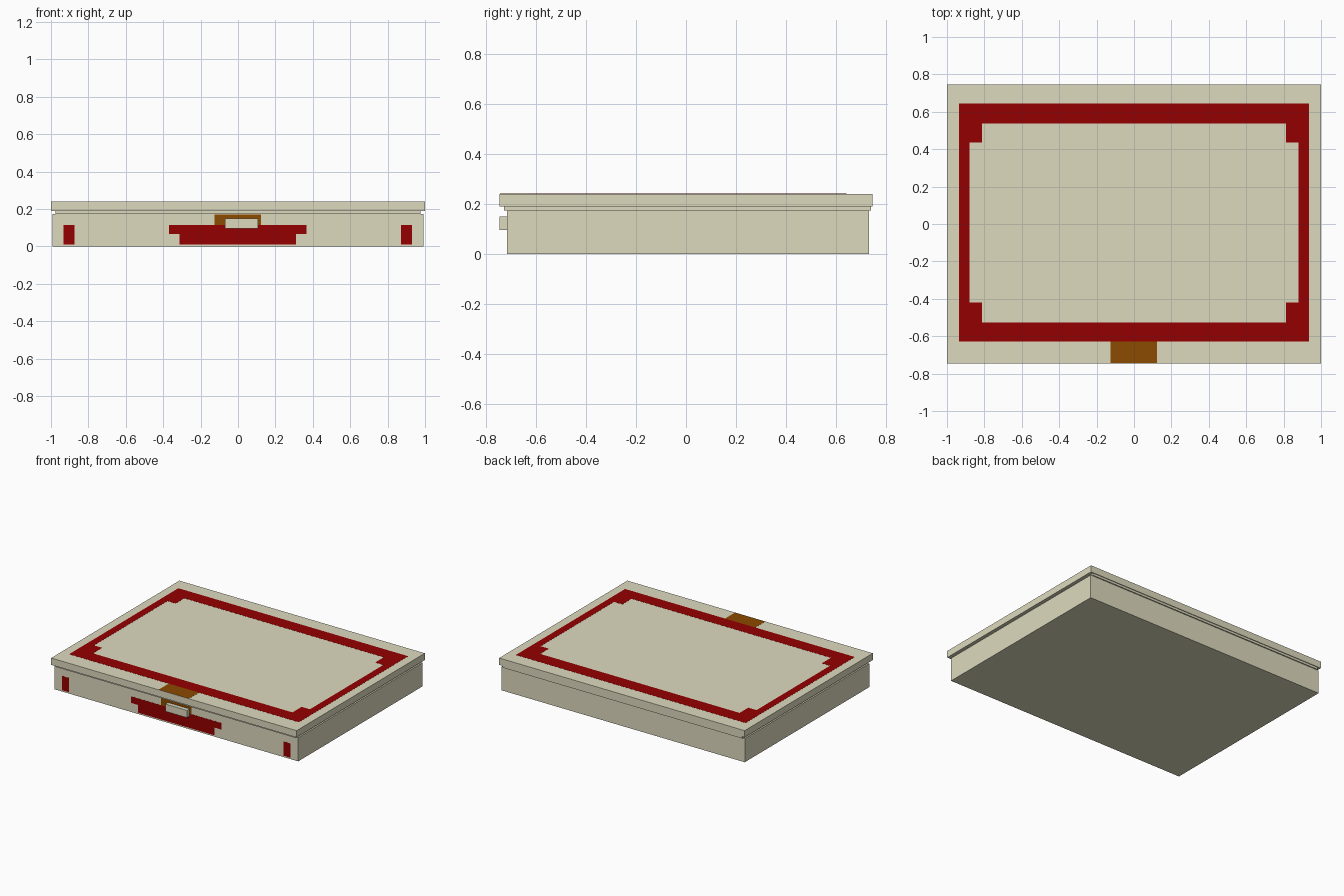
import bpy, bmesh

if "Cube" in bpy.data.objects:
    bpy.data.objects.remove(bpy.data.objects["Cube"])


def material(name, rgb):
    m = bpy.data.materials.new(name)
    m.diffuse_color = (*rgb, 1)
    m.use_nodes = True
    m.node_tree.nodes["Principled BSDF"].inputs["Base Color"].default_value = m.diffuse_color
    return m


BEIGE = material("beige", (0.73, 0.70, 0.52))
RED = material("dark red", (0.30, 0.0, 0.0))
BROWN = material("brown", (0.26, 0.069, 0.0))


def boxes(name, mat, spans, bevel=0):
    """One object made of axis-aligned boxes given as (x0, x1, y0, y1, z0, z1)."""
    bm = bmesh.new()
    for x0, x1, y0, y1, z0, z1 in spans:
        vs = bmesh.ops.create_cube(bm, size=1)["verts"]
        for v in vs:
            v.co = (x1 if v.co.x > 0 else x0,
                    y1 if v.co.y > 0 else y0,
                    z1 if v.co.z > 0 else z0)
    if bevel:
        bmesh.ops.bevel(bm, geom=bm.edges[:], offset=bevel, segments=1,
                        affect='EDGES')
    me = bpy.data.meshes.new(name)
    bm.to_mesh(me)
    bm.free()
    me.materials.append(mat)
    ob = bpy.data.objects.new(name, me)
    bpy.context.collection.objects.link(ob)
    return ob


# Box body, recessed rim and overhanging lid
FRONT, TOP, T = -0.716, 0.24, 0.0007
boxes("box_body", BEIGE, [(-0.992, 0.992, FRONT, 0.733, 0, 0.174)])
boxes("rim", BEIGE, [(-0.977, 0.977, -0.729, 0.741, 0.174, 0.19)])
boxes("lid", BEIGE, [(-1, 1, -0.746, 0.746, 0.19, TOP)])

# Latch on the front
boxes("latch", BEIGE, [(-0.07, 0.107, -0.746, FRONT, 0.096, 0.15)])

# Painted frame on the lid: bars plus stepped inner corners
ox, ix, cx = 0.936, 0.88, 0.813
oy0, iy0, cy0 = -0.628, -0.527, -0.42
oy1, iy1, cy1 = 0.643, 0.537, 0.436
frame = [(-ox, ox, oy0, iy0), (-ox, ox, iy1, oy1)]
for s in (-1, 1):
    a, b = sorted((s * ox, s * ix))
    frame.append((a, b, iy0, iy1))
    a, b = sorted((s * ix, s * cx))
    frame += [(a, b, iy0, cy0), (a, b, cy1, iy1)]
boxes("lid_frame", RED, [(*r, TOP - T, TOP + T) for r in frame])

# Brown strap patch on the lid and on the front
boxes("strap_top", BROWN, [(-0.125, 0.122, -0.744, oy0, TOP - T, TOP + T)])
boxes("strap_front", BROWN, [(-0.125, 0.122, FRONT - T, FRONT + T, 0.115, 0.17)])

# Red front markings: stepped centre panel and a bar near each end
marks = [(-0.37, 0.367, 0.067, 0.115), (-0.312, 0.309, 0.01, 0.067),
         (-0.933, -0.874, 0.01, 0.115), (0.872, 0.93, 0.01, 0.115)]
boxes("front_markings", RED,
      [(x0, x1, FRONT - T, FRONT + T, z0, z1) for x0, x1, z0, z1 in marks])
